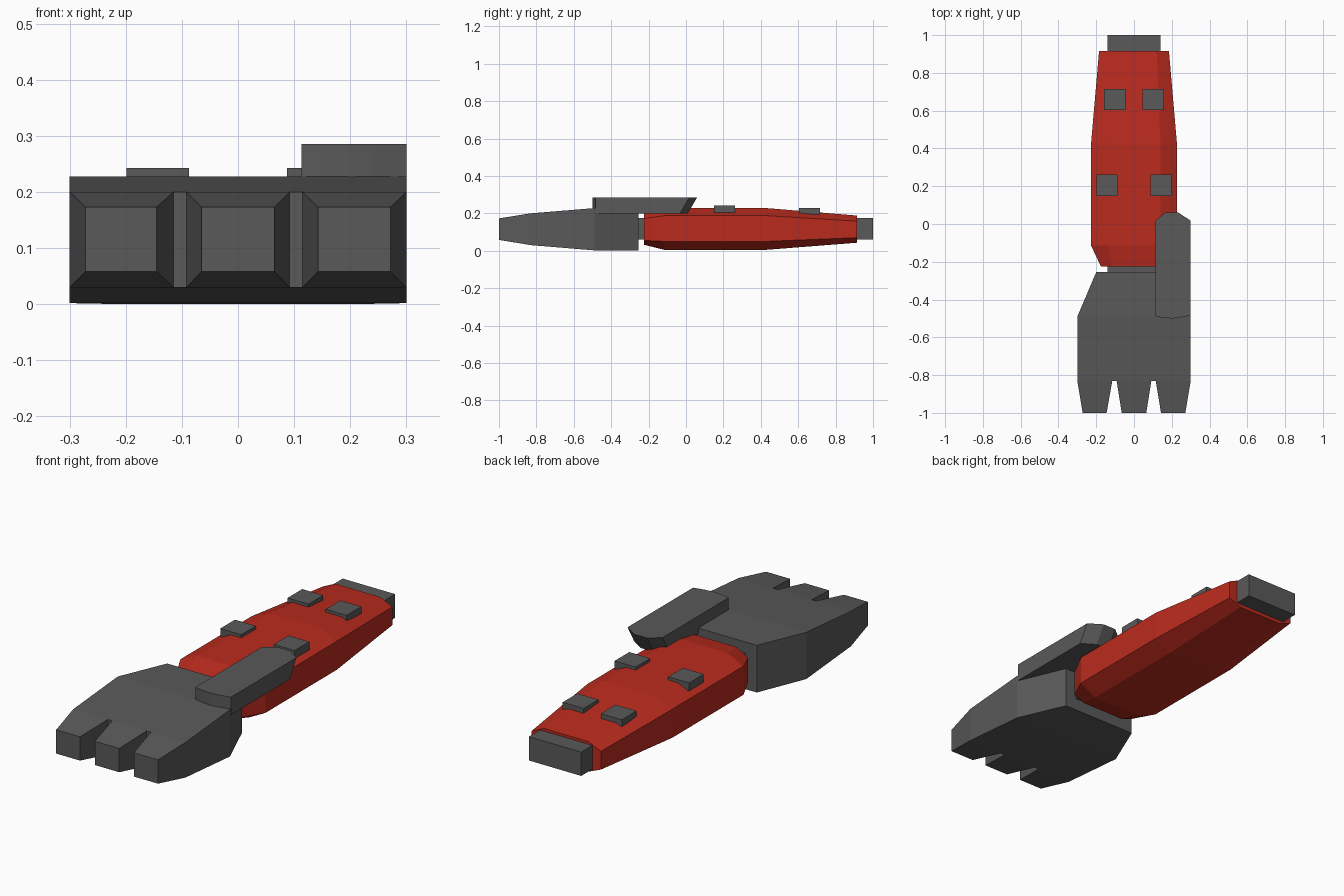
import bpy, bmesh

if "Cube" in bpy.data.objects:
    bpy.data.objects.remove(bpy.data.objects["Cube"])


def paint(name, *rgb):
    mat = bpy.data.materials.new(name)
    mat.diffuse_color = (*rgb, 1)
    mat.use_nodes = True
    mat.node_tree.nodes["Principled BSDF"].inputs["Base Color"].default_value = mat.diffuse_color
    return mat


red = paint("red_paint", 0.50, 0.024, 0.013)
dark = paint("dark_grey", 0.1, 0.1, 0.1)


def finish(name, bm, mat=dark):
    bmesh.ops.remove_doubles(bm, verts=bm.verts, dist=1e-5)
    bmesh.ops.recalc_face_normals(bm, faces=bm.faces)
    me = bpy.data.meshes.new(name)
    bm.to_mesh(me)
    bm.free()
    ob = bpy.data.objects.new(name, me)
    bpy.context.collection.objects.link(ob)
    me.materials.append(mat)
    return ob


def loft(bm, rings, cap_start=True, cap_end=True):
    rows = [[bm.verts.new(p) for p in r] for r in rings]
    for a, b in zip(rows, rows[1:]):
        n = len(a)
        for i in range(n):
            j = (i + 1) % n
            bm.faces.new((a[i], a[j], b[j], b[i]))
    if cap_start:
        bm.faces.new(rows[0])
    if cap_end:
        bm.faces.new(rows[-1])


def rect(y, x0, x1, z0, z1):
    return [(x0, y, z0), (x1, y, z0), (x1, y, z1), (x0, y, z1)]


def box(name, x0, x1, y0, y1, z0, z1):
    bm = bmesh.new()
    loft(bm, [rect(y0, x0, x1, z0, z1), rect(y1, x0, x1, z0, z1)])
    return finish(name, bm)


# Forearm: chamfered armour shell
def forearm_ring(y, w, inner, z0, z1, z2, z3):
    half = [(inner, z0), (w, z1), (w, z2), (inner, z3)]
    return [(x, y, z) for x, z in half] + [(-x, y, z) for x, z in reversed(half)]


bm = bmesh.new()
loft(bm, [forearm_ring(-0.225, 0.175, 0.115, 0.032, 0.055, 0.172, 0.208),
          forearm_ring(-0.115, 0.227, 0.14, 0.005, 0.05, 0.188, 0.228),
          forearm_ring(0.43, 0.227, 0.14, 0.005, 0.05, 0.188, 0.228),
          forearm_ring(0.915, 0.185, 0.12, 0.043, 0.07, 0.158, 0.188)])
finish("forearm_shell", bm, red)

# Wrist and elbow joints
box("wrist_joint", -0.14, 0.14, -0.27, -0.2, 0.06, 0.175)
box("elbow_joint", -0.14, 0.14, 0.9, 1.0, 0.06, 0.175)

# Studs on the forearm
for s, side in ((-1, "left"), (1, "right")):
    for label, cx, cy, z0, z1 in (("front", 0.143, 0.205, 0.204, 0.243),
                                  ("rear", 0.102, 0.66, 0.195, 0.228)):
        x = s * cx
        box(f"{label}_stud_{side}", x - 0.056, x + 0.056, cy - 0.056, cy + 0.056, z0, z1)

# Hand: palm whose front row meets three tapered fingers
bm = bmesh.new()
loft(bm, [rect(-0.255, -0.2, 0.2, 0, 0.228), rect(-0.49, -0.3, 0.3, 0.002, 0.228),
          rect(-0.83, -0.3, 0.3, 0.03, 0.2)], cap_end=False)
fingers = [(-0.3, -0.115, -0.272, -0.145), (-0.092, 0.092, -0.065, 0.065),
           (0.115, 0.3, 0.143, 0.272)]
for a0, a1, b0, b1 in fingers:
    loft(bm, [rect(-0.83, a0, a1, 0.03, 0.2), rect(-1.0, b0, b1, 0.058, 0.173)],
         cap_start=False)
for left, right in zip(fingers, fingers[1:]):
    bm.faces.new([bm.verts.new(p) for p in rect(-0.83, left[1], right[0], 0.03, 0.2)])
finish("hand", bm)

# Thumb: extruded outline with an undercut rear tip
outline = [(0.113, -0.487), (0.155, -0.497), (0.205, -0.5), (0.243, -0.495), (0.3, -0.483),
           (0.3, 0.018), (0.235, 0.06), (0.165, 0.06), (0.113, 0.018)]
bm = bmesh.new()
loft(bm, [[(x, y - (0.05 if y > 0 else 0), 0.2) for x, y in outline],
          [(x, y, 0.286) for x, y in outline]])
finish("thumb", bm)
